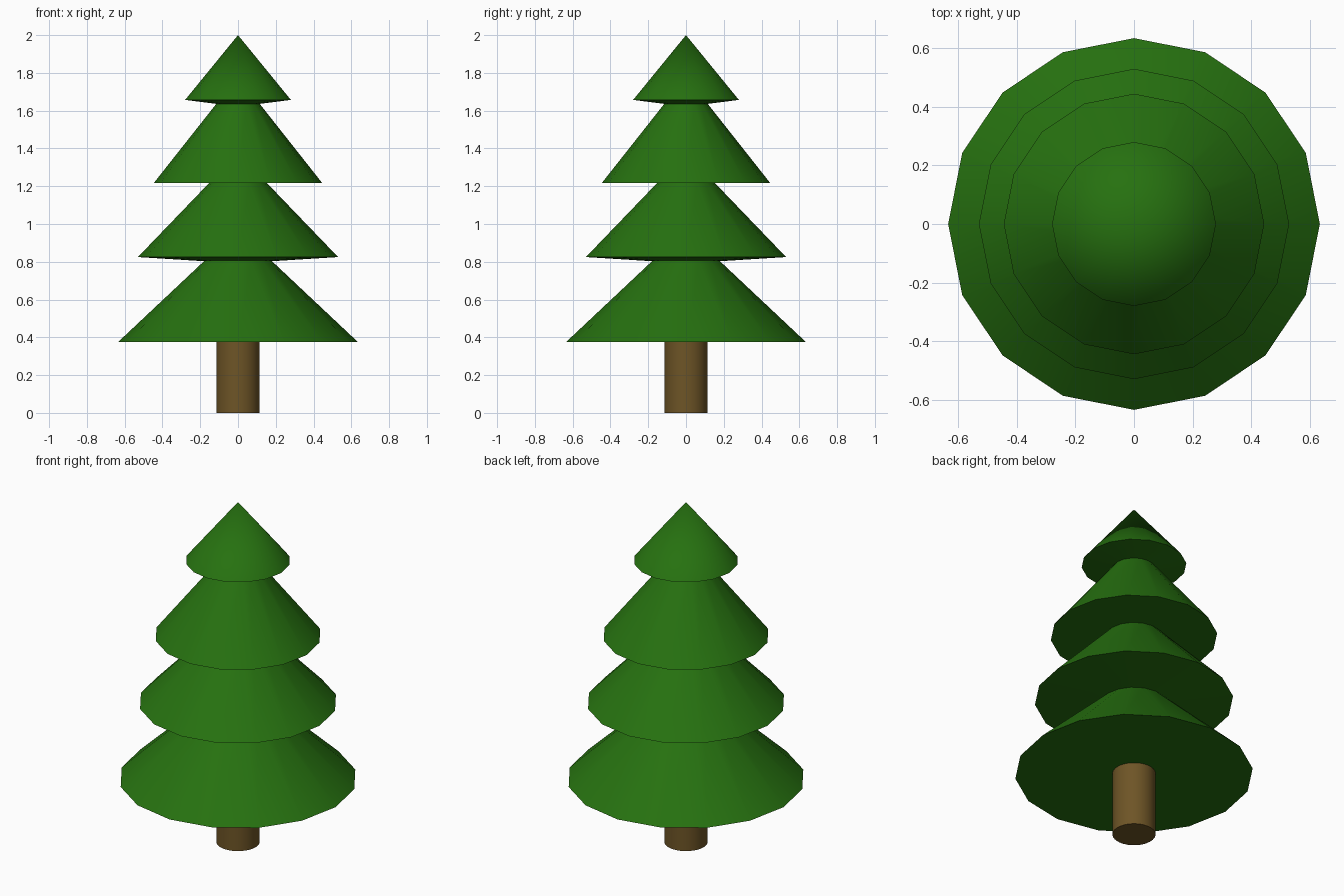
import bpy, bmesh, math

if "Cube" in bpy.data.objects:
    bpy.data.objects.remove(bpy.data.objects["Cube"])


def material(name, rgb):
    m = bpy.data.materials.new(name)
    m.diffuse_color = (*rgb, 1.0)
    m.use_nodes = True
    m.node_tree.nodes["Principled BSDF"].inputs["Base Color"].default_value = m.diffuse_color
    return m


def lathe(name, profile, sides, mat):
    """Revolve (radius, z) points around z; radius 0 makes a pole."""
    bm = bmesh.new()
    rings = []
    for r, z in profile:
        if r == 0:
            rings.append([bm.verts.new((0, 0, z))] * sides)
        else:
            rings.append([bm.verts.new((r * math.cos(math.tau * i / sides),
                                        r * math.sin(math.tau * i / sides), z))
                          for i in range(sides)])
    for a, b in zip(rings, rings[1:]):
        for i in range(sides):
            j = (i + 1) % sides
            quad = [a[i], a[j], b[j], b[i]]
            bm.faces.new(list(dict.fromkeys(quad)))
    # close an open bottom or top ring
    for ring in (rings[0], rings[-1]):
        if ring[0] is not ring[1]:
            bm.faces.new(ring)
    bmesh.ops.recalc_face_normals(bm, faces=bm.faces)
    mesh = bpy.data.meshes.new(name)
    bm.to_mesh(mesh)
    bm.free()
    mesh.materials.append(mat)
    obj = bpy.data.objects.new(name, mesh)
    bpy.context.collection.objects.link(obj)
    bpy.ops.object.select_all(action='DESELECT')
    obj.select_set(True)
    bpy.context.view_layer.objects.active = obj
    bpy.ops.object.shade_smooth_by_angle(angle=math.radians(30))
    return obj


green = material("needle green", (0.0194, 0.165, 0.005))
brown = material("bark brown", (0.155, 0.09, 0.0194))

# Foliage: four skirts in one turned profile
lathe("foliage", [(0.635, 0.375), (0.18, 0.803), (0.53, 0.825), (0.152, 1.218),
                  (0.445, 1.218), (0.115, 1.636), (0.28, 1.657), (0, 2.0)], 16, green)

# Trunk
lathe("trunk", [(0.115, 0), (0.115, 0.375)], 32, brown)
